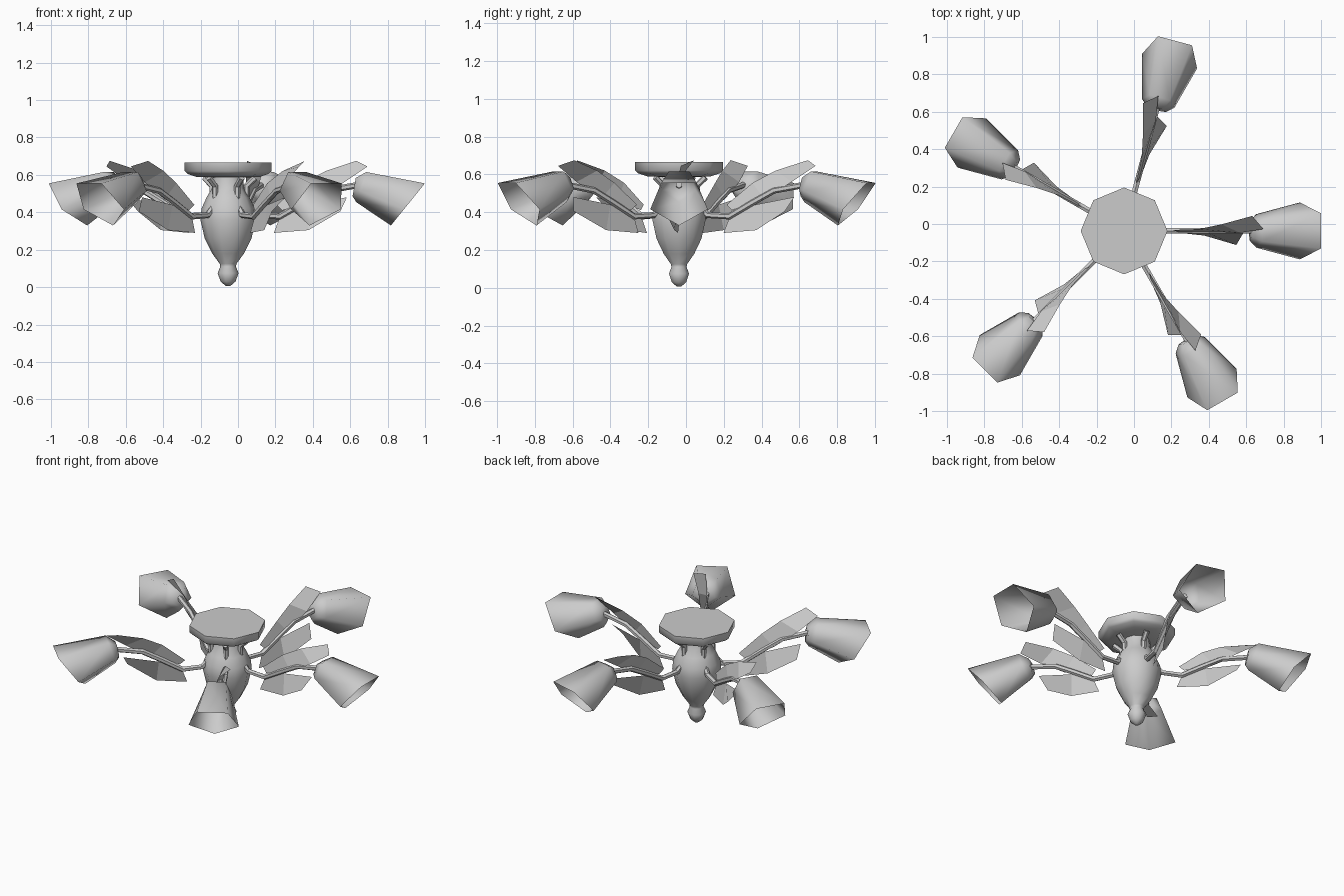
import bpy, bmesh
from math import sin, cos, pi, radians
from mathutils import Vector

if "Cube" in bpy.data.objects:
    bpy.data.objects.remove(bpy.data.objects["Cube"])

CENTRE = Vector((-0.053, -0.037, 0))
ARM_ANGLES = (0, 75, 150, 225, 300)

grey = bpy.data.materials.new("plain grey")
grey.use_nodes = True
grey.diffuse_color = (0.6, 0.6, 0.6, 1)
grey.node_tree.nodes["Principled BSDF"].inputs["Base Color"].default_value = (0.6, 0.6, 0.6, 1)


def loft(name, rings, closed=True, cap_start=False, cap_end=False):
    """Mesh skinned over a list of equal point rings."""
    bm = bmesh.new()
    rows = [[bm.verts.new(p) for p in ring] for ring in rings]
    n = len(rows[0])
    for a, b in zip(rows, rows[1:]):
        for i in range(n if closed else n - 1):
            j = (i + 1) % n
            bm.faces.new((a[i], a[j], b[j], b[i]))
    if cap_start:
        bm.faces.new(rows[0][::-1])
    if cap_end:
        bm.faces.new(rows[-1])
    bmesh.ops.recalc_face_normals(bm, faces=bm.faces)
    mesh = bpy.data.meshes.new(name)
    bm.to_mesh(mesh)
    bm.free()
    mesh.materials.append(grey)
    return mesh


def place(name, mesh, angle=0, smooth=None):
    ob = bpy.data.objects.new(name, mesh)
    bpy.context.collection.objects.link(ob)
    ob.location = CENTRE
    ob.rotation_euler.z = radians(angle)
    if smooth:
        bpy.ops.object.select_all(action='DESELECT')
        ob.select_set(True)
        bpy.context.view_layer.objects.active = ob
        bpy.ops.object.shade_smooth_by_angle(angle=radians(smooth))
    return ob


def ring(x, z, radius, tilt, sides, start=0.0):
    """Polygon facing outward along x, leaning down by tilt degrees."""
    t = radians(tilt)
    up, side = Vector((sin(t), 0, cos(t))), Vector((0, 1, 0))
    angles = [start + 2 * pi * i / sides for i in range(sides)]
    return [Vector((x, 0, z)) + radius * (up * cos(a) + side * sin(a)) for a in angles]


def lathe(name, profile, sides):
    return loft(name, [[(r * cos(2 * pi * i / sides), r * sin(2 * pi * i / sides), z)
                        for i in range(sides)] for r, z in profile],
                cap_start=True, cap_end=True)


# Ceiling plate and turned central body
place("ceiling_plate", lathe("ceiling_plate", [
    (0.08, 0.585), (0.17, 0.59), (0.215, 0.605), (0.232, 0.62), (0.232, 0.665)], 8), smooth=50)
place("central_body", lathe("central_body", [
    (0.012, 0.006), (0.04, 0.03), (0.056, 0.075), (0.042, 0.11), (0.045, 0.125),
    (0.085, 0.18), (0.125, 0.26), (0.148, 0.36), (0.142, 0.42), (0.115, 0.48),
    (0.085, 0.53), (0.08, 0.59)], 10), smooth=60)

# Bent arm tube: distance out, height, lean of the section
arm_path = [(0.145, 0.585, 135), (0.098, 0.54, 112), (0.098, 0.445, 70), (0.155, 0.385, 25),
            (0.275, 0.378, -12), (0.40, 0.45, -30), (0.52, 0.515, -20), (0.69, 0.545, -4)]
arm = loft("arm", [ring(x, z, 0.017, t, 6) for x, z, t in arm_path],
           cap_start=True, cap_end=True)

# Five-sided open shade, flat side up
shade = loft("shade", [ring(x, z, r, t, 5, pi / 5) for x, z, r, t in (
    (0.675, 0.54, 0.055, 10), (0.715, 0.543, 0.094, 18), (0.971, 0.454, 0.16, 39))],
    cap_start=True)

# Two twisted leaves per arm, each a ribbon of edge pairs
upper_leaf = loft("upper_leaf", [
    [(0.26, 0.005, 0.44), (0.29, -0.005, 0.41)],
    [(0.40, 0.01, 0.555), (0.47, -0.01, 0.47)],
    [(0.52, 0.035, 0.62), (0.62, -0.01, 0.56)],
    [(0.685, 0.08, 0.675), (0.745, 0.01, 0.645)]], closed=False)
lower_leaf = loft("lower_leaf", [
    [(0.28, 0.005, 0.385), (0.245, -0.005, 0.29)],
    [(0.42, 0.0, 0.44), (0.43, -0.025, 0.305)],
    [(0.635, -0.015, 0.48), (0.60, -0.075, 0.405)]], closed=False)

for k, angle in enumerate(ARM_ANGLES, 1):
    place(f"arm_{k}", arm, angle)
    place(f"shade_{k}", shade, angle, smooth=75 if k == 1 else None)
    place(f"upper_leaf_{k}", upper_leaf, angle)
    place(f"lower_leaf_{k}", lower_leaf, angle)
